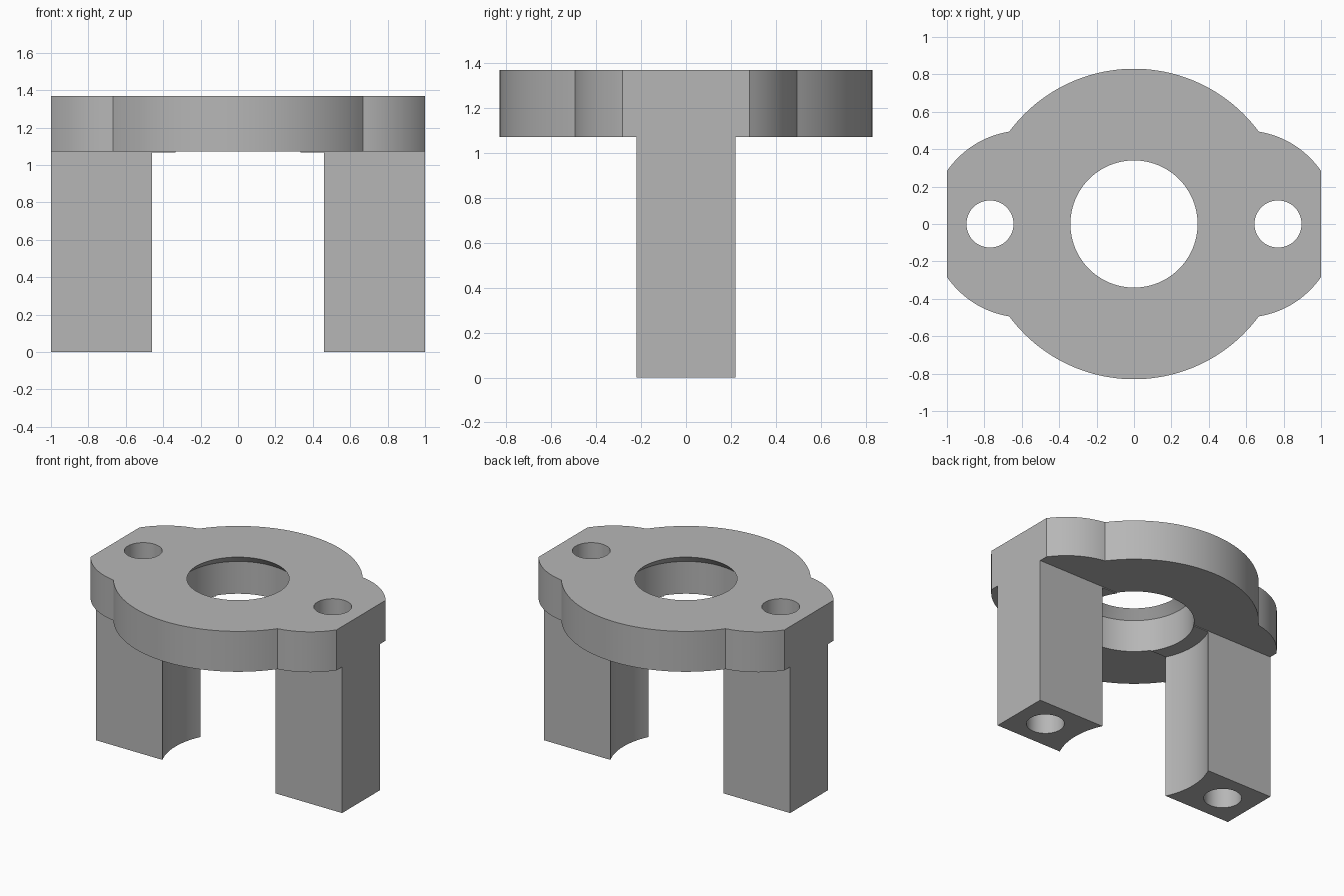
import bpy, bmesh
from math import sin, cos, pi, atan2, sqrt

cube = bpy.data.objects.get("Cube")
if cube:
    bpy.data.objects.remove(cube, do_unlink=True)

TOP, UNDER = 1.37, 1.073          # plate top and underside heights
DISC_R, EAR_R, EAR_X = 0.83, 0.5, 0.588
BORE_R, LIP_R = 0.40, 0.34
BOLT_X, BOLT_R = 0.77, 0.126

grey = bpy.data.materials.new("plain grey")
grey.use_nodes = True
colour = (0.47, 0.47, 0.47, 1)
grey.diffuse_color = colour
grey.node_tree.nodes["Principled BSDF"].inputs["Base Color"].default_value = colour


def loft(name, rings):
    """Solid through a list of point rings, capped at both ends."""
    bm = bmesh.new()
    loops = [[bm.verts.new(p) for p in ring] for ring in rings]
    n = len(loops[0])
    for low, high in zip(loops, loops[1:]):
        for i in range(n):
            j = (i + 1) % n
            bm.faces.new((low[i], low[j], high[j], high[i]))
    bm.faces.new(loops[0][::-1])
    bm.faces.new(loops[-1])
    bmesh.ops.recalc_face_normals(bm, faces=bm.faces)
    mesh = bpy.data.meshes.new(name)
    bm.to_mesh(mesh)
    bm.free()
    mesh.materials.append(grey)
    obj = bpy.data.objects.new(name, mesh)
    bpy.context.collection.objects.link(obj)
    return obj


def lathe(name, profile, x=0, n=96):
    """Round solid from (radius, height) pairs about a vertical axis."""
    return loft(name, [[(x + r * cos(2 * pi * i / n), r * sin(2 * pi * i / n), z)
                        for i in range(n)] for r, z in profile])


def prism(name, outline, z0, z1):
    return loft(name, [[(x, y, z) for x, y in outline] for z in (z0, z1)])


def arc(cx, r, a0, a1, n):
    return [(cx + r * cos(a0 + (a1 - a0) * i / n), r * sin(a0 + (a1 - a0) * i / n))
            for i in range(n + 1)]


def cut(obj, cutters):
    bpy.context.view_layer.objects.active = obj
    for cutter in cutters:
        mod = obj.modifiers.new("cut", 'BOOLEAN')
        mod.operation, mod.solver, mod.object = 'DIFFERENCE', 'EXACT', cutter
        bpy.ops.object.modifier_apply(modifier=mod.name)


# Hole cutters: chamfered centre bore, clearance between legs, bolt holes
bore = lathe("bore_cutter", [(BORE_R, 0.9), (BORE_R, TOP - 0.06),
                             (LIP_R, TOP), (LIP_R, 1.6)])
clearance = lathe("clearance_cutter", [(0.51, -0.2), (0.51, UNDER - 0.006)])
bolts = {s: lathe("bolt_cutter", [(BOLT_R, -0.2), (BOLT_R, 1.6)], s * BOLT_X, 48)
         for s in (1, -1)}

# Plate outline: disc with an ear on each side, trimmed flat at the ends
meet_x = (DISC_R**2 - EAR_R**2 + EAR_X**2) / (2 * EAR_X)
meet_y = sqrt(DISC_R**2 - meet_x**2)
ear_start = atan2(sqrt(EAR_R**2 - (1 - EAR_X)**2), 1 - EAR_X)
ear_end = atan2(meet_y, meet_x - EAR_X)
disc_start = atan2(meet_y, meet_x)
ear = arc(EAR_X, EAR_R, ear_start, ear_end, 16)
front_half = ear + arc(0, DISC_R, disc_start, pi - disc_start, 48)[1:-1]
front_half += [(-x, y) for x, y in reversed(ear)]
outline = front_half + [(-x, -y) for x, y in front_half]
plate = prism("flange_plate", outline, UNDER, TOP)
cut(plate, [bore, bolts[1], bolts[-1]])

# Two legs, hollowed on the inner side and drilled lengthwise
parts = [plate]
for name, s in (("left_leg", 1), ("right_leg", -1)):
    box = [(s * x, y) for x, y in ((0.3, -0.22), (1, -0.22), (1, 0.22), (0.3, 0.22))]
    leg = prism(name, box, 0, UNDER)
    cut(leg, [clearance, bore, bolts[s]])
    parts.append(leg)

for cutter in (bore, clearance, *bolts.values()):
    bpy.data.objects.remove(cutter, do_unlink=True)

# Smooth curved walls, keep rims sharp
bpy.ops.object.select_all(action='DESELECT')
for obj in parts:
    obj.select_set(True)
bpy.context.view_layer.objects.active = plate
bpy.ops.object.shade_smooth_by_angle(angle=0.4)
